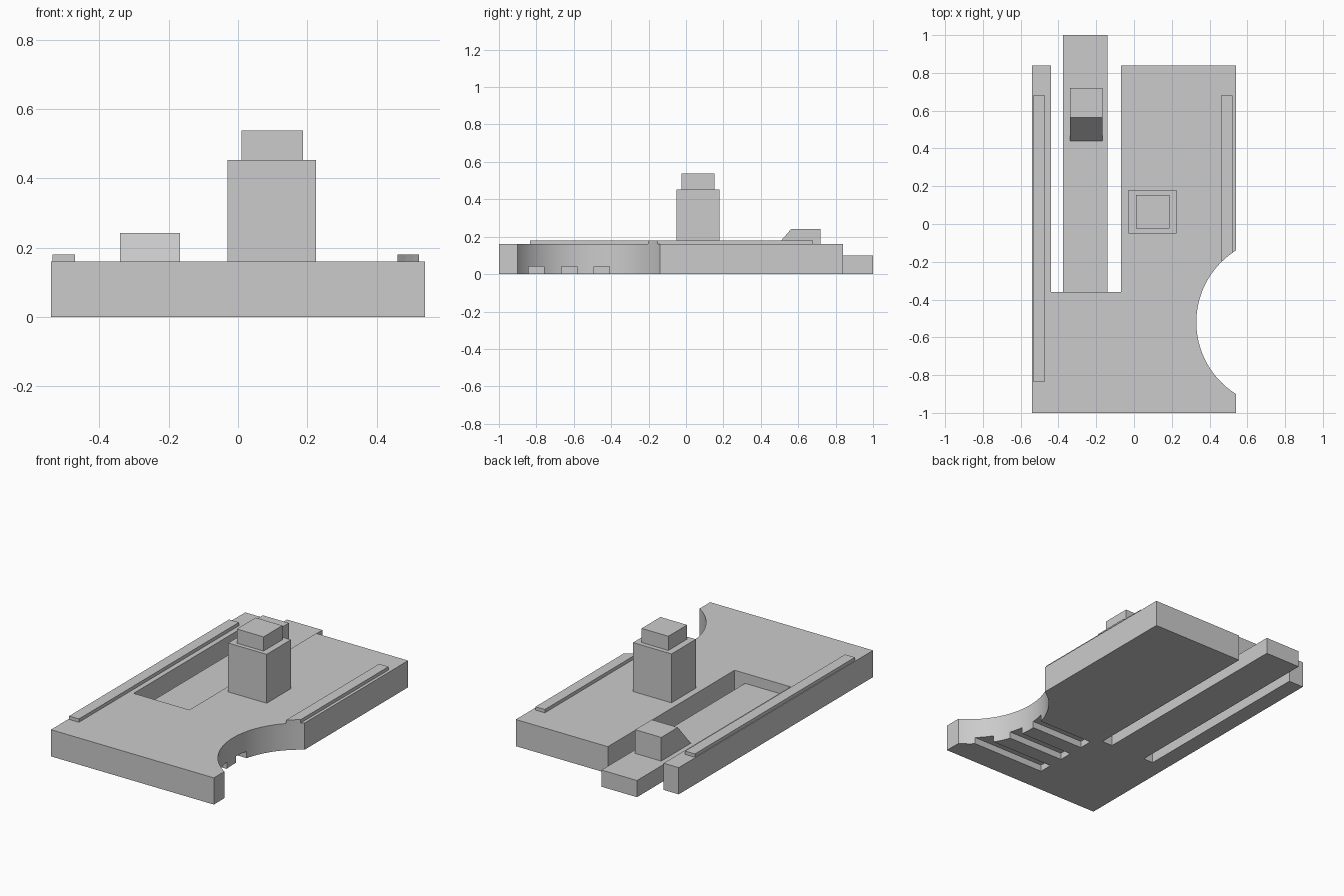
import bpy, bmesh
from math import sin, cos, asin, radians

if "Cube" in bpy.data.objects:
    bpy.data.objects.remove(bpy.data.objects["Cube"])

grey = bpy.data.materials.new("plain_grey")
grey.use_nodes = True
grey.diffuse_color = (0.6, 0.6, 0.6, 1)
grey.node_tree.nodes["Principled BSDF"].inputs["Base Color"].default_value = (0.6, 0.6, 0.6, 1)


def prism(name, points, offset):
    """Extrude a flat outline along an offset."""
    bm = bmesh.new()
    face = bm.faces.new([bm.verts.new(p) for p in points])
    new = bmesh.ops.extrude_face_region(bm, geom=[face])["geom"]
    bmesh.ops.translate(bm, vec=offset, verts=[v for v in new if isinstance(v, bmesh.types.BMVert)])
    bmesh.ops.recalc_face_normals(bm, faces=bm.faces)
    mesh = bpy.data.meshes.new(name)
    bm.to_mesh(mesh)
    bm.free()
    mesh.materials.append(grey)
    obj = bpy.data.objects.new(name, mesh)
    bpy.context.collection.objects.link(obj)
    return obj


def box(name, x0, x1, y0, y1, z0, z1):
    return prism(name, [(x0, y0, z0), (x1, y0, z0), (x1, y1, z0), (x0, y1, z0)], (0, 0, z1 - z0))


def activate(obj):
    bpy.ops.object.select_all(action="DESELECT")
    obj.select_set(True)
    bpy.context.view_layer.objects.active = obj


def cut(obj, cutter):
    """Subtract the cutter and remove it."""
    cutter.hide_render = True
    activate(obj)
    mod = obj.modifiers.new("cut", "BOOLEAN")
    mod.operation = "DIFFERENCE"
    mod.solver = "EXACT"
    mod.object = cutter
    bpy.ops.object.modifier_apply(modifier=mod.name)
    bpy.data.objects.remove(cutter)


# Round notch in the side, shared by the base and the rail
W, TOP = 0.54, 0.16
CX, CY, R = 0.779, -0.52, 0.449
half = asin(0.38 / R)


def notch_arc(spread, steps=48):
    return [(CX - R * cos(a), CY + R * sin(a))
            for a in (spread * (2 * i / steps - 1) for i in range(steps + 1))]


# Base plate with the slot and the tongue in one outline
outline = [(-W, -1), (W, -1)] + notch_arc(half) + [
    (W, 0.84), (-0.07, 0.84), (-0.07, -0.36), (-0.14, -0.36), (-0.14, 1),
    (-0.375, 1), (-0.375, -0.36), (-0.44, -0.36), (-0.44, 0.84), (-W, 0.84)]
base = prism("base_plate", [(x, y, 0) for x, y in outline], (0, 0, TOP))
cut(base, box("tongue_cutter", -0.41, -0.1, -0.36, 1.1, 0.1, 0.3))

# Three grooves under the base, opening into the notch
for y in (-0.8, -0.625, -0.45):
    cut(base, box("groove_cutter", -0.02, 0.5, y - 0.041, y + 0.041, -0.1, 0.04))
activate(base)
bpy.ops.object.shade_smooth_by_angle(angle=radians(30))

# Rails on the top edges
box("rail_right", -0.535, -0.47, -0.835, 0.68, TOP, 0.18)
rail = box("rail_left", 0.46, 0.522, -0.5, 0.68, TOP, 0.18)
cut(rail, prism("notch_cutter", [(x, y, 0.1) for x, y in notch_arc(radians(90))], (0, 0, 0.2)))

# Tower with a smaller cap
box("tower", -0.03, 0.225, -0.05, 0.18, TOP, 0.453)
box("tower_cap", 0.01, 0.187, -0.025, 0.153, 0.453, 0.538)

# Sloped catch on the tongue
prism("catch", [(-0.34, 0.44, 0.1), (-0.34, 0.72, 0.1), (-0.34, 0.72, 0.242), (-0.34, 0.563, 0.242)],
      (0.173, 0, 0))
